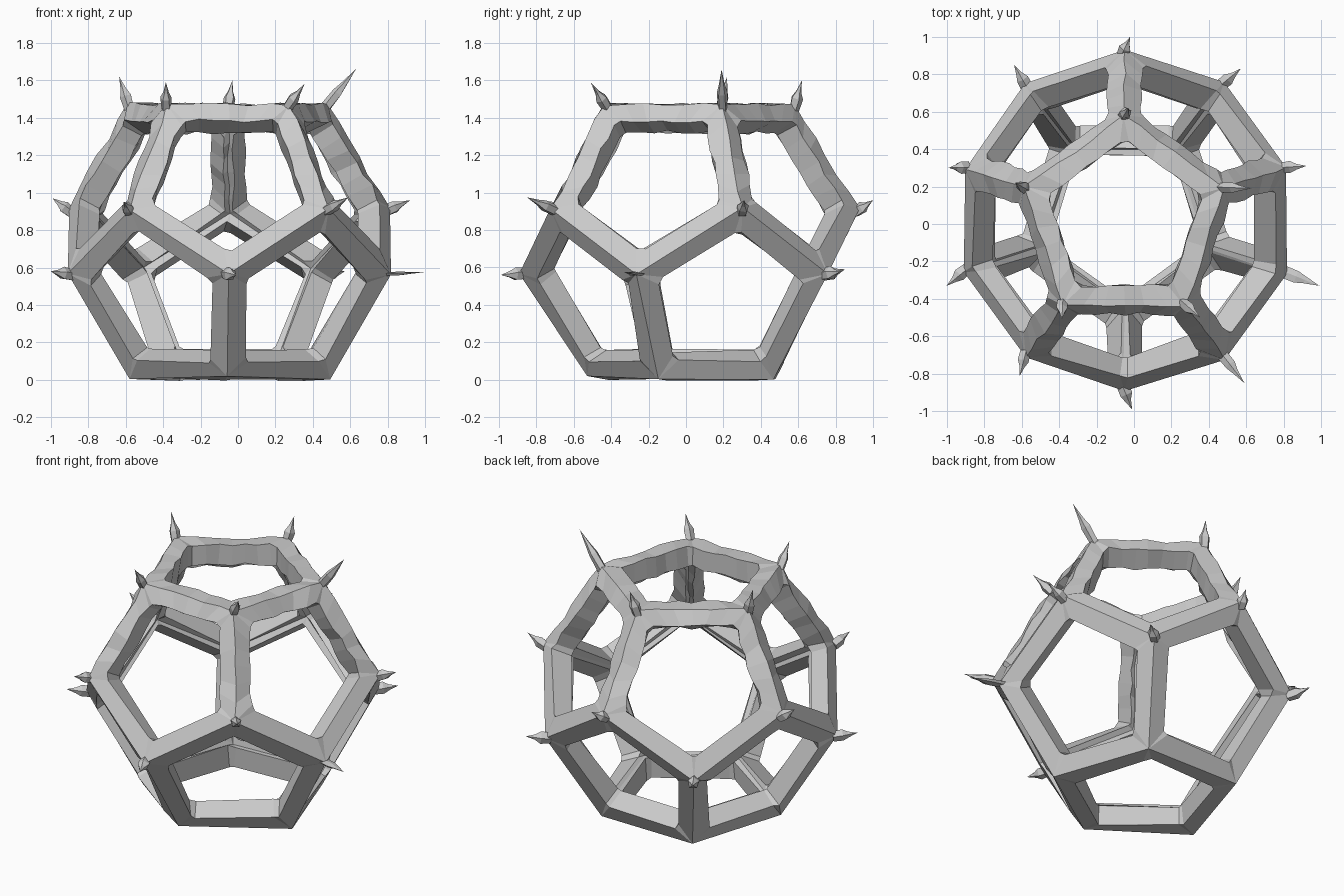
import bpy, bmesh, math, random
from mathutils import Vector

random.seed(4)
cube = bpy.data.objects.get("Cube")
if cube:
    bpy.data.objects.remove(cube, do_unlink=True)

CENTRE = Vector((-0.05, 0.02, 0.74))
HEIGHT = 0.74            # centre to face
EDGE = HEIGHT / 1.1135
BAND = 0.107             # width of the frame on each face
DEPTH = 0.13             # thickness of the frame
CHAMFER = 0.022          # cut at the corners of each opening

stone = bpy.data.materials.new("light grey")
stone.use_nodes = True
stone.diffuse_color = (0.6, 0.6, 0.6, 1)
stone.node_tree.nodes["Principled BSDF"].inputs["Base Color"].default_value = (0.6, 0.6, 0.6, 1)


def finish(name, bm):
    bmesh.ops.recalc_face_normals(bm, faces=bm.faces)
    mesh = bpy.data.meshes.new(name)
    bm.to_mesh(mesh)
    bm.free()
    mesh.materials.append(stone)
    obj = bpy.data.objects.new(name, mesh)
    bpy.context.collection.objects.link(obj)
    return obj


def ring(radius, z, start):
    angles = [math.radians(start + 72 * k) for k in range(5)]
    return [Vector((radius * math.cos(a), radius * math.sin(a), z)) for a in angles]


# Corners of the dodecahedron in four rings
small = 0.8507 * EDGE
large = small * 1.618
waist = 0.2629 * EDGE
top = ring(small, HEIGHT, 90)
upper = ring(large, waist, 90)
lower = ring(large, -waist, 126)
bottom = ring(small, -HEIGHT, 126)

pentagons = [top, bottom[::-1]]
for k in range(5):
    n = (k + 1) % 5
    pentagons.append([top[k], upper[k], lower[k], upper[n], top[n]])
    pentagons.append([bottom[k], bottom[n], lower[n], upper[n], lower[k]])

# Frame: every pentagon gets an outer band, an opening wall and an inner band
bm = bmesh.new()


def face(*points):
    bm.faces.new([bm.verts.new(p) for p in points])


for corners in pentagons:
    mid = sum(corners, Vector()) / 5
    normal = mid.normalized()
    shrink = 1 - BAND / (0.6882 * EDGE)
    hole = [mid + (p - mid) * shrink for p in corners]
    inner = [p * (1 - DEPTH / HEIGHT) for p in corners]
    loop = []
    for i in range(5):
        for other in (hole[i - 1], hole[(i + 1) % 5]):
            loop.append(hole[i] + (other - hole[i]).normalized() * CHAMFER)
    back = [p - normal * DEPTH for p in loop]
    for i in range(5):
        j = (i + 1) % 5
        a, b, c = 2 * i, 2 * i + 1, 2 * j
        for rim, edge in ((corners, loop), (inner, back)):
            face(rim[i], rim[j], edge[c], edge[b])
            face(rim[i], edge[b], edge[a])
        face(loop[a], loop[b], back[b], back[a])
        face(loop[b], loop[c], back[c], back[b])
bmesh.ops.remove_doubles(bm, verts=bm.verts, dist=0.0005)

# Chipped, worn surface on the upper bars
bars = [e for e in bm.edges if e.calc_length() > 0.25
        and (e.verts[0].co.z + e.verts[1].co.z) / 2 > 0.25]
old = set(bm.verts)
bmesh.ops.subdivide_edges(bm, edges=bars, cuts=5, use_grid_fill=True)
for v in bm.verts:
    if v not in old:
        v.co *= 1 - random.uniform(0, 0.016)
        v.co += Vector([random.uniform(-0.009, 0.009) for _ in range(3)])
        v.co.z = min(v.co.z, HEIGHT)
frame = finish("dodecahedron_frame", bm)
frame.location = CENTRE


# Thorns on all corners except the bottom ones
def thorn(name, root, tip, radius, flat=1.0):
    axis = (tip - root).normalized()
    side = axis.cross(Vector((0, 0, 1))).normalized()
    up = side.cross(axis)
    start = root - axis * 0.04
    b = bmesh.new()
    rings = []
    for t, r in ((0, 0.9), (0.4, 1), (0.62, 0.5)):
        pts = []
        for k in range(5):
            a = math.radians(72 * k + 20)
            wobble = radius * r * random.uniform(0.85, 1.1)
            pts.append(b.verts.new(start.lerp(tip, t) + side * math.cos(a) * wobble
                                   + up * math.sin(a) * wobble * flat))
        rings.append(pts)
    point = b.verts.new(tip)
    b.faces.new(rings[0])
    for k in range(5):
        n = (k + 1) % 5
        for low, high in zip(rings, rings[1:]):
            b.faces.new((low[k], low[n], high[n], high[k]))
        b.faces.new((rings[-1][k], rings[-1][n], point))
    finish(name, b)


tips = {
    "top": (top, 0.032, [(-0.03, 0.62, 1.6), (-0.635, 0.22, 1.62), (-0.385, -0.51, 1.59),
                         (0.355, -0.5, 1.58), (0.63, 0.19, 1.66)]),
    "upper": (upper, 0.034, [(-0.02, 1, 0.96), (-0.99, 0.3, 0.97), (-0.61, -0.81, 0.95),
                             (0.59, -0.85, 0.975), (0.92, 0.31, 0.96)]),
    "lower": (lower, 0.038, [(-0.64, 0.85, 0.59), (-1, -0.33, 0.58), (-0.01, -0.99, 0.56),
                             (0.99, -0.33, 0.575), (0.57, 0.83, 0.58)]),
}
for level, (roots, radius, points) in tips.items():
    for k, (root, tip) in enumerate(zip(roots, points)):
        flat = 0.3 if tip[0] > 0.95 else 1.0
        thorn(f"{level}_thorn_{k + 1}", root + CENTRE, Vector(tip), radius, flat)
